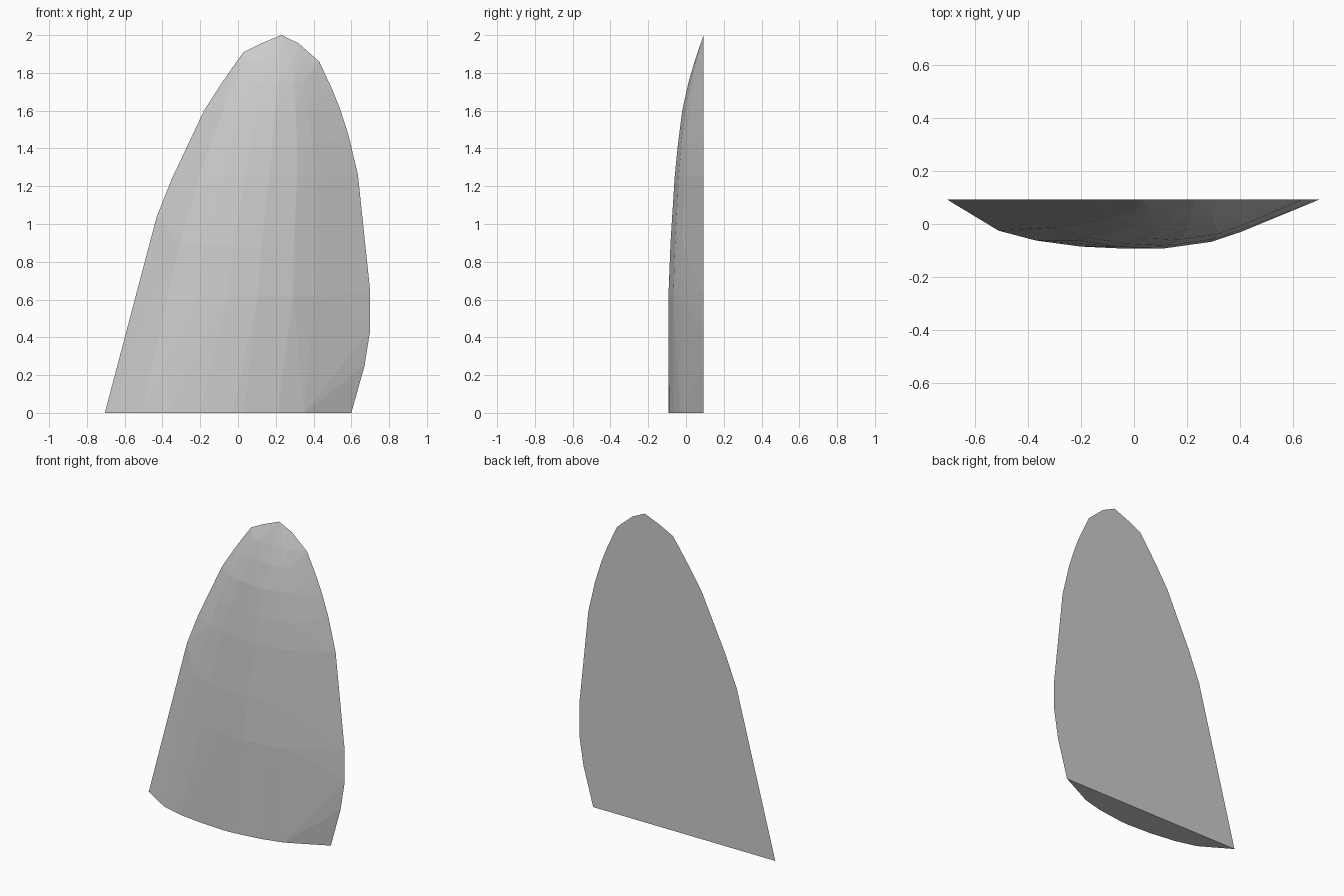
import bpy
import bmesh

BACK = 0.093   # y of the flat back face

# Outline of the flat back (x, z)
outline = [(-0.705, 0), (-0.43, 1.04), (-0.35, 1.24), (-0.26, 1.43), (-0.18, 1.6),
           (-0.09, 1.74), (0, 1.87), (0.03, 1.91), (0.12, 1.955), (0.23, 2.0),
           (0.32, 1.957), (0.43, 1.86), (0.5, 1.71), (0.54, 1.61), (0.585, 1.47),
           (0.635, 1.26), (0.7, 0.64), (0.7, 0.44), (0.67, 0.25), (0.6, 0)]

# Bulging front edge of the base (x, y)
base = [(-0.51, -0.025), (-0.37, -0.062), (-0.2, -0.085), (-0.03, -0.093),
        (0.03, -0.09), (0.21, -0.066), (0.35, -0.03)]

# Cross-sections higher up: (z, left x, right x, depth)
levels = [(0.62, -0.54, 0.70, 0.186), (0.9, -0.467, 0.673, 0.175),
          (1.25, -0.345, 0.636, 0.153), (1.42, -0.265, 0.597, 0.136),
          (1.6, -0.18, 0.543, 0.113), (1.75, -0.083, 0.487, 0.08),
          (1.86, -0.008, 0.43, 0.048)]
# Section shape: (fraction across, fraction of depth)
section = [(0.14, 0.61), (0.26, 0.83), (0.39, 0.96), (0.52, 1),
           (0.67, 0.86), (0.76, 0.66)]

# Faceted convex stone: flat back and base, bulging front
bm = bmesh.new()
for x, z in outline:
    bm.verts.new((x, BACK, z))
for x, y in base:
    bm.verts.new((x, y, 0))
for z, left, right, depth in levels:
    for t, d in section:
        bm.verts.new((left + t * (right - left), BACK - d * depth, z))
hull = bmesh.ops.convex_hull(bm, input=bm.verts)
loose = [v for v in bm.verts if not v.link_faces]
bmesh.ops.delete(bm, geom=loose, context='VERTS')
bmesh.ops.dissolve_limit(bm, angle_limit=0.01, verts=bm.verts, edges=bm.edges)
bmesh.ops.recalc_face_normals(bm, faces=bm.faces)

mesh = bpy.data.meshes.new("stone_slab")
bm.to_mesh(mesh)
bm.free()
slab = bpy.data.objects.new("stone_slab", mesh)
bpy.context.collection.objects.link(slab)
